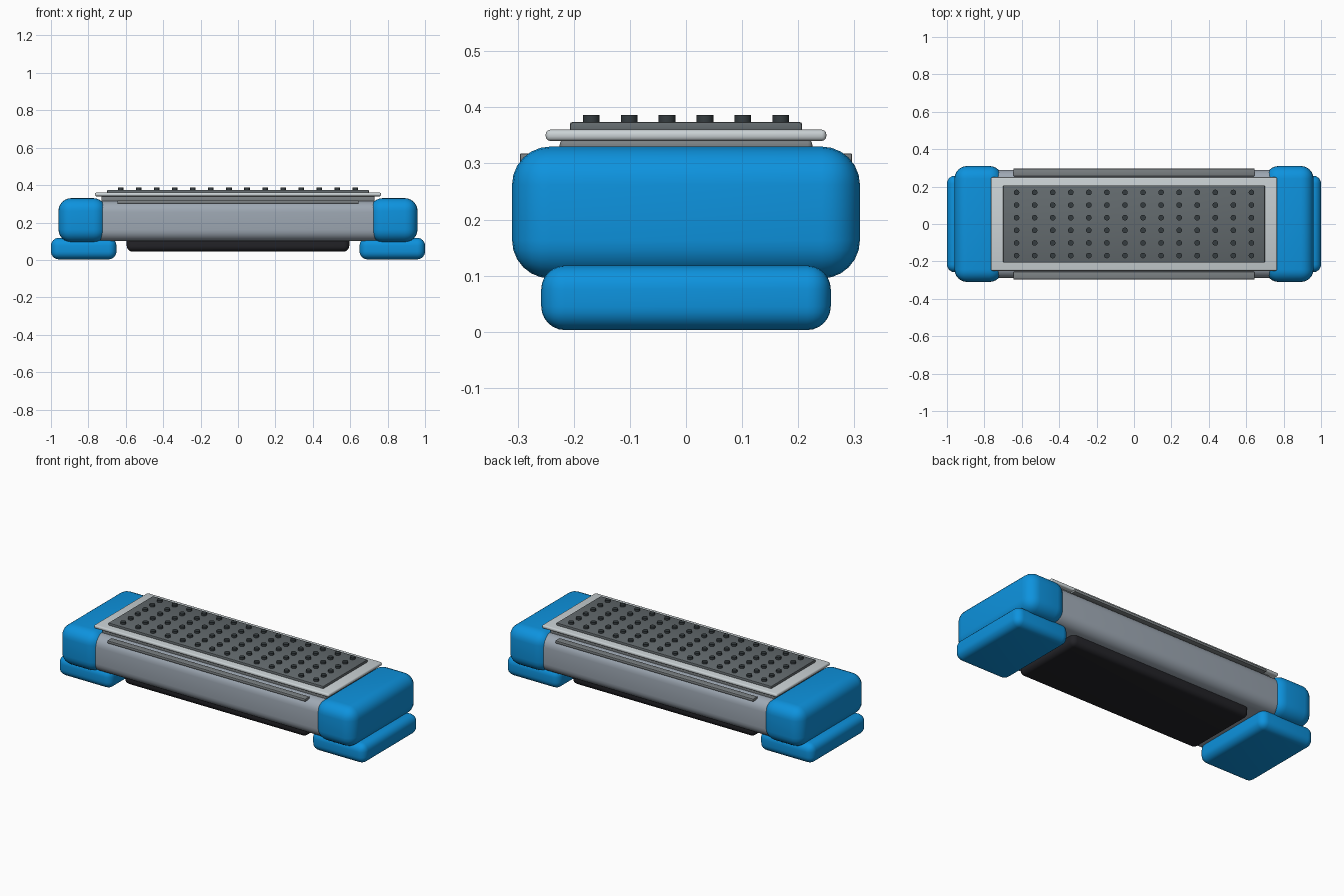
import bpy
import bmesh
from math import radians
from mathutils import Matrix

cube = bpy.data.objects.get("Cube")
if cube:
    bpy.data.objects.remove(cube, do_unlink=True)


def material(name, r, g, b):
    m = bpy.data.materials.new(name)
    m.use_nodes = True
    m.diffuse_color = (r, g, b, 1)
    m.node_tree.nodes["Principled BSDF"].inputs["Base Color"].default_value = (r, g, b, 1)
    return m


blue = material("bright blue", 0.004, 0.29, 0.73)
steel = material("blue grey", 0.34, 0.39, 0.45)
light = material("light grey", 0.59, 0.64, 0.66)
grey = material("mid grey", 0.20, 0.22, 0.23)
mat_grey = material("mat grey", 0.125, 0.145, 0.155)
dark = material("dark rubber", 0.035, 0.045, 0.05)
black = material("soft black", 0.017, 0.017, 0.021)


def finish(name, bm, mat):
    mesh = bpy.data.meshes.new(name)
    bm.to_mesh(mesh)
    bm.free()
    mesh.materials.append(mat)
    obj = bpy.data.objects.new(name, mesh)
    bpy.context.collection.objects.link(obj)
    bpy.ops.object.select_all(action="DESELECT")
    obj.select_set(True)
    bpy.context.view_layer.objects.active = obj
    bpy.ops.object.shade_smooth_by_angle(angle=radians(35))
    return obj


def rounded_box(name, x, y, z, radius, mat, segments=6):
    """Box spanning the (low, high) pairs with all edges rounded."""
    bm = bmesh.new()
    bmesh.ops.create_cube(bm, size=1)
    for v in bm.verts:
        for i, (low, high) in enumerate((x, y, z)):
            v.co[i] = high if v.co[i] > 0 else low
    bmesh.ops.bevel(bm, geom=bm.edges[:], offset=radius, segments=segments,
                    profile=0.5, affect="EDGES")
    return finish(name, bm, mat)


# Main body and underside pad
rounded_box("body", (-0.78, 0.78), (-0.29, 0.29), (0.10, 0.315), 0.06, steel)
rounded_box("underside_pad", (-0.595, 0.595), (-0.22, 0.22), (0.045, 0.14), 0.03, black)

# End caps and feet on both sides
for side, s in (("left", 1), ("right", -1)):
    rounded_box(side + "_end_cap", sorted((0.705 * s, 0.96 * s)),
                (-0.31, 0.31), (0.095, 0.33), 0.068, blue)
    rounded_box(side + "_foot", sorted((0.65 * s, s)),
                (-0.258, 0.258), (0.003, 0.118), 0.042, blue)

# Thin trim strips along the front and back shoulders
for side, s in (("front", -1), ("back", 1)):
    rounded_box(side + "_trim", (-0.645, 0.645), sorted((0.255 * s, 0.296 * s)),
                (0.302, 0.318), 0.003, grey, 2)

# Stacked deck
rounded_box("deck_riser", (-0.73, 0.73), (-0.225, 0.225), (0.30, 0.342), 0.008, grey, 3)
rounded_box("deck_plate", (-0.765, 0.765), (-0.25, 0.25), (0.34, 0.36), 0.008, light, 3)
rounded_box("grip_mat", (-0.70, 0.70), (-0.207, 0.207), (0.352, 0.374), 0.005, mat_grey, 2)

# Grid of grip studs
bm = bmesh.new()
for i in range(14):
    for j in range(6):
        place = Matrix.Translation(((i - 6.5) * 0.0966, (j - 2.5) * 0.0675, 0.38))
        bmesh.ops.create_cone(bm, cap_ends=True, segments=16, radius1=0.015,
                              radius2=0.015, depth=0.012, matrix=place)
finish("grip_studs", bm, dark)
